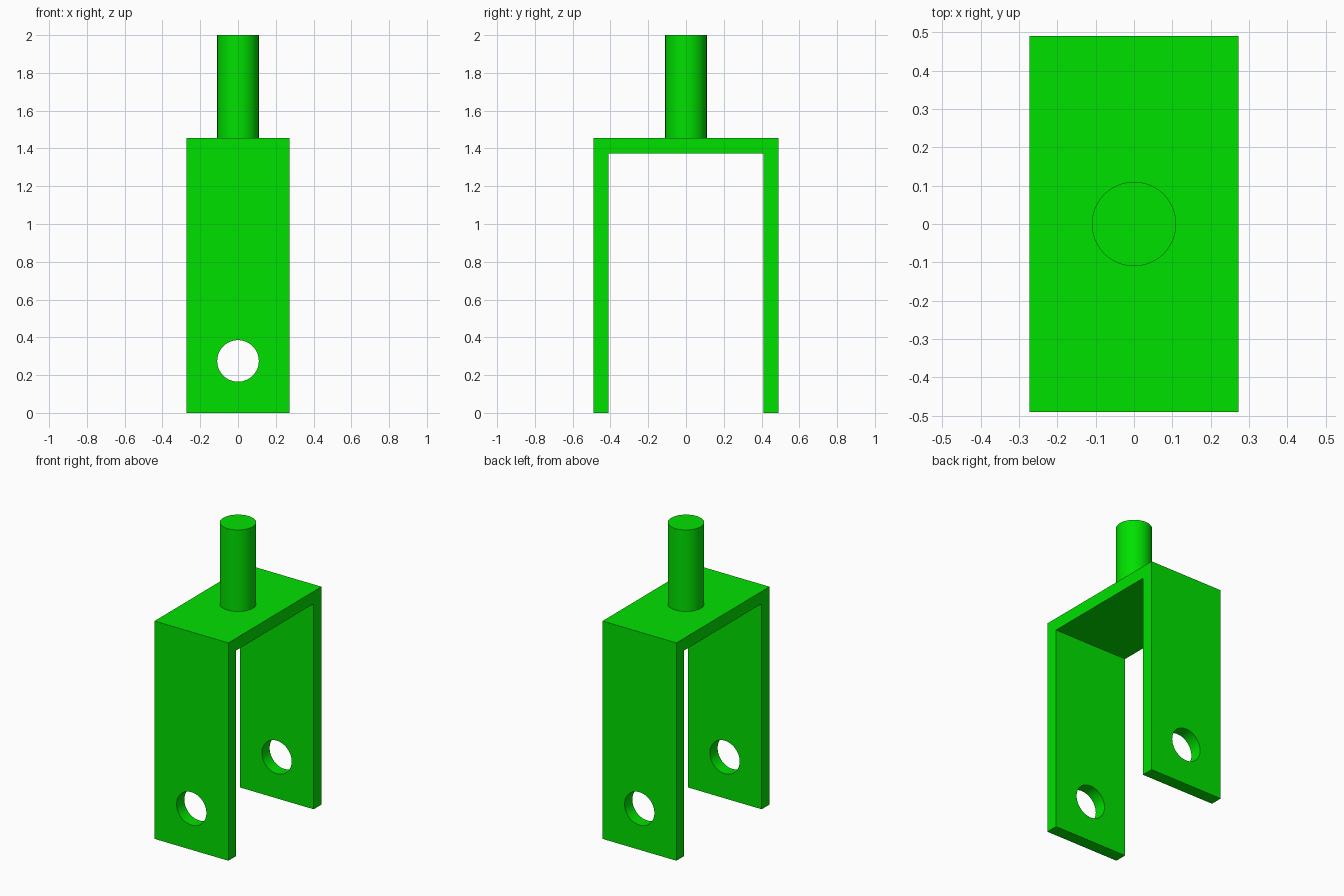
import bpy, bmesh, math

if "Cube" in bpy.data.objects:
    bpy.data.objects.remove(bpy.data.objects["Cube"])

HALF_X, HALF_Y, TOP = 0.273, 0.491, 1.455   # bracket outer size
WALL = 0.082                                # sheet thickness
RADIUS = 0.11                               # stem and hole radius
HOLE_Z = 0.275

green = bpy.data.materials.new("green")
green.diffuse_color = (0.0, 0.75, 0.0, 1)
green.use_nodes = True
green.node_tree.nodes["Principled BSDF"].inputs["Base Color"].default_value = green.diffuse_color


def cylinder(name, location, depth, rotation=(0, 0, 0)):
    bpy.ops.mesh.primitive_cylinder_add(vertices=96, radius=RADIUS, depth=depth,
                                        location=location, rotation=rotation)
    obj = bpy.context.object
    obj.name = name
    obj.data.materials.append(green)
    return obj


def apply_boolean(target, tool, operation):
    mod = target.modifiers.new(operation.lower(), 'BOOLEAN')
    mod.object, mod.operation, mod.solver = tool, operation, 'EXACT'
    bpy.context.view_layer.objects.active = target
    bpy.ops.object.modifier_apply(modifier=mod.name)
    bpy.data.objects.remove(tool)


# U-shaped bracket: half profile in y/z, mirrored, extruded along x
half = [(HALF_Y, TOP), (HALF_Y, 0), (HALF_Y - WALL, 0), (HALF_Y - WALL, TOP - WALL)]
profile = half + [(-y, z) for y, z in reversed(half)]
bm = bmesh.new()
face = bm.faces.new([bm.verts.new((-HALF_X, y, z)) for y, z in profile])
extruded = bmesh.ops.extrude_face_region(bm, geom=[face])["geom"]
bmesh.ops.translate(bm, vec=(2 * HALF_X, 0, 0),
                    verts=[v for v in extruded if isinstance(v, bmesh.types.BMVert)])
bmesh.ops.recalc_face_normals(bm, faces=bm.faces)
mesh = bpy.data.meshes.new("fork_bracket")
bm.to_mesh(mesh)
bm.free()
bracket = bpy.data.objects.new("fork_bracket", mesh)
bpy.context.collection.objects.link(bracket)
mesh.materials.append(green)

# Pin holes through both arms
hole = cylinder("hole_cutter", (0, 0, HOLE_Z), 2, (math.pi / 2, 0, 0))
hole.hide_render = True
apply_boolean(bracket, hole, 'DIFFERENCE')

# Stem fused to the top plate
base = TOP - WALL / 2
stem = cylinder("stem", (0, 0, (2 + base) / 2), 2 - base)
apply_boolean(bracket, stem, 'UNION')

# Smooth round walls, sharp edges
bpy.ops.object.select_all(action='DESELECT')
bracket.select_set(True)
bpy.context.view_layer.objects.active = bracket
bpy.ops.object.shade_smooth_by_angle(angle=math.radians(30))
